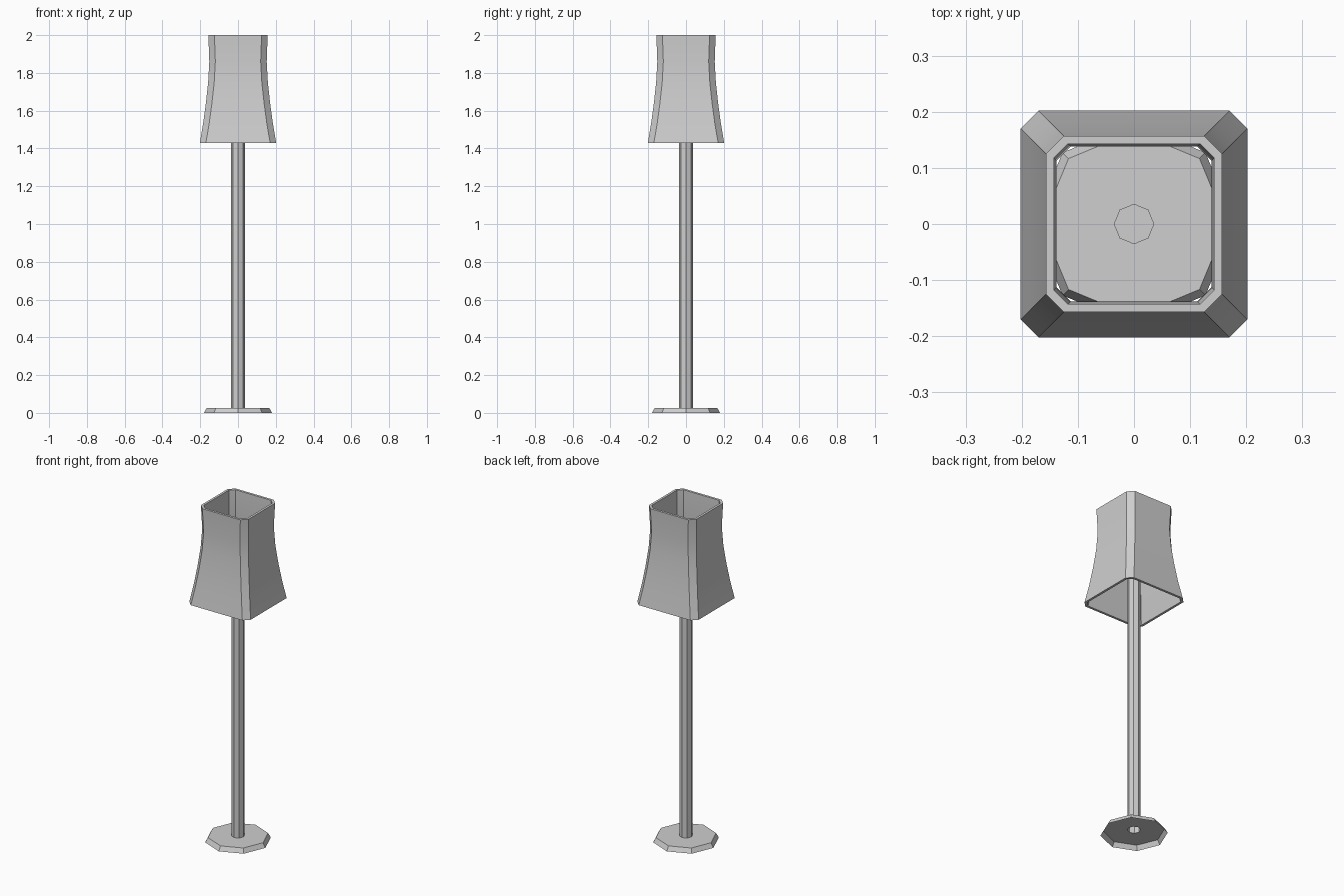
import bpy
import bmesh
from math import cos, sin, pi

if "Cube" in bpy.data.objects:
    bpy.data.objects.remove(bpy.data.objects["Cube"], do_unlink=True)

GREY = (0.62, 0.62, 0.62, 1)
grey = bpy.data.materials.new("light_grey")
grey.use_nodes = True
grey.diffuse_color = GREY
grey.node_tree.nodes["Principled BSDF"].inputs["Base Color"].default_value = GREY


def octagon(radius):
    """Regular eight-sided outline with corners on the axes."""
    return [(radius * cos(i * pi / 4), radius * sin(i * pi / 4)) for i in range(8)]


def cut_square(half, cut):
    """Square outline with cut corners, counter-clockwise."""
    a, b = half, half - cut
    return [(a, -b), (a, b), (b, a), (-b, a), (-a, b), (-a, -b), (-b, -a), (b, -a)]


def loft(name, rings, cap_end=False, closed=False):
    """Skin a list of (outline, z) rings into one object."""
    bm = bmesh.new()
    loops = [[bm.verts.new((x, y, z)) for x, y in outline] for outline, z in rings]
    pairs = list(zip(loops, loops[1:]))
    if closed:
        pairs.append((loops[-1], loops[0]))
    for low, high in pairs:
        n = len(low)
        for i in range(n):
            j = (i + 1) % n
            bm.faces.new((low[i], low[j], high[j], high[i]))
    if cap_end:
        bm.faces.new(loops[-1])
    mesh = bpy.data.meshes.new(name)
    bm.to_mesh(mesh)
    bm.free()
    mesh.materials.append(grey)
    obj = bpy.data.objects.new(name, mesh)
    bpy.context.collection.objects.link(obj)
    return obj


# Base: bevelled foot, hollow underneath, with an opening for the pole
BASE_TOP = 0.027
POLE = 0.036
loft("base", [(octagon(0.18), 0), (octagon(0.165), BASE_TOP), (octagon(POLE), BASE_TOP)])

# Pole: open at the foot, capped inside the shade
loft("pole", [(octagon(POLE), BASE_TOP), (octagon(POLE), 1.72)], cap_end=True)

# Shade: flared tube with cut corners, open at both ends, with wall thickness
WALL = 0.014
profile = [(0.202, 1.43), (0.185, 1.53), (0.170, 1.64),
           (0.158, 1.75), (0.152, 1.86), (0.157, 2.0)]
outer = [(cut_square(h, 0.032), z) for h, z in profile]
inner = [(cut_square(h - WALL, 0.025), z) for h, z in reversed(profile)]
shade = loft("shade", outer + inner, closed=True)

# Smooth the gentle flare while keeping corners and rims sharp
bpy.ops.object.select_all(action="DESELECT")
shade.select_set(True)
bpy.context.view_layer.objects.active = shade
bpy.ops.object.shade_smooth_by_angle(angle=pi / 6)
